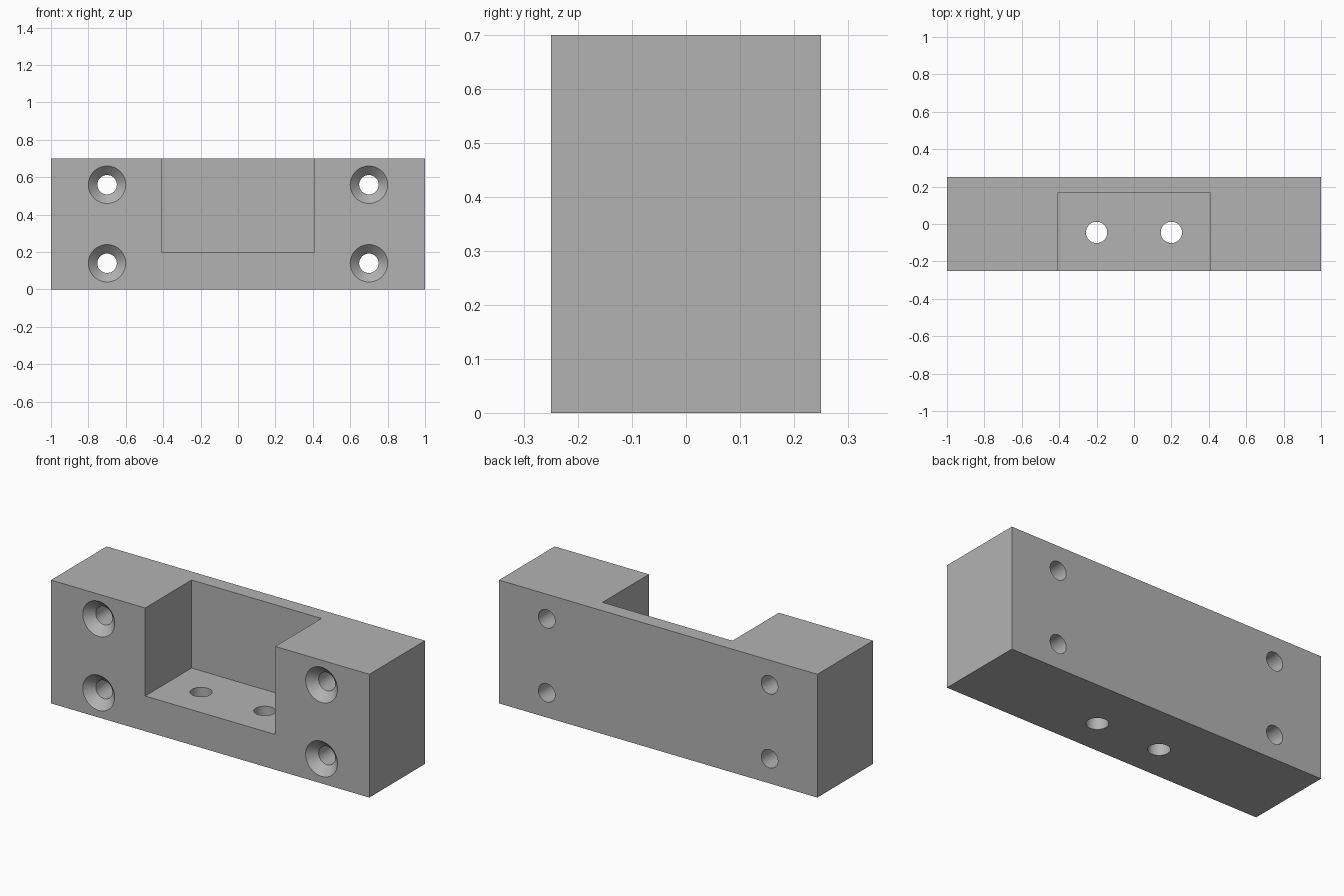
import bpy
import math
from mathutils import Vector

default_cube = bpy.data.objects.get("Cube")
if default_cube:
    bpy.data.objects.remove(default_cube, do_unlink=True)

# Overall sizes
WIDTH, DEPTH, HEIGHT = 2.0, 0.5, 0.7
FRONT = -DEPTH / 2
POCKET_HALF, POCKET_BACK, POCKET_FLOOR = 0.408, 0.166, 0.2
SCREW_R, SINK_R, BOLT_R = 0.052, 0.1, 0.057
SPILL = 0.03  # how far cutters reach past the surface

grey = bpy.data.materials.new("plain grey")
grey.use_nodes = True
colour = (0.45, 0.45, 0.45, 1)
grey.diffuse_color = colour
grey.node_tree.nodes["Principled BSDF"].inputs["Base Color"].default_value = colour


def box(name, low, high):
    """Box spanning two opposite corners."""
    low, high = Vector(low), Vector(high)
    bpy.ops.mesh.primitive_cube_add(size=1, location=(low + high) / 2)
    obj = bpy.context.object
    obj.name = name
    obj.scale = high - low
    bpy.ops.object.transform_apply(location=True, rotation=False, scale=True)
    obj.data.materials.append(grey)
    return obj


def cone(name, start, axis, length, r_start, r_end):
    """Round cutter running from start along axis."""
    axis = Vector(axis)
    bpy.ops.mesh.primitive_cone_add(
        vertices=64, radius1=r_start, radius2=r_end, depth=length,
        location=Vector(start) + axis * length / 2,
        rotation=axis.to_track_quat('Z', 'Y').to_euler())
    obj = bpy.context.object
    obj.name = name
    obj.data.materials.append(grey)
    return obj


def cut(target, cutter):
    """Subtract the cutter from the target, then discard it."""
    cutter.hide_render = True
    mod = target.modifiers.new(cutter.name, 'BOOLEAN')
    mod.operation = 'DIFFERENCE'
    mod.solver = 'EXACT'
    mod.object = cutter
    bpy.context.view_layer.objects.active = target
    bpy.ops.object.modifier_apply(modifier=mod.name)
    bpy.data.objects.remove(cutter, do_unlink=True)


# Main block
block = box("mounting_block", (-WIDTH / 2, FRONT, 0), (WIDTH / 2, -FRONT, HEIGHT))

# Pocket open to the front and top
cut(block, box("pocket_cutter",
               (-POCKET_HALF, FRONT - SPILL, POCKET_FLOOR),
               (POCKET_HALF, POCKET_BACK, HEIGHT + SPILL)))

for side in (-1, 1):
    # Countersunk screw holes, front to back
    for z in (0.14, 0.56):
        x = side * 0.7
        cut(block, cone("screw_cutter", (x, FRONT - SPILL, z), (0, 1, 0),
                        DEPTH + 2 * SPILL, SCREW_R, SCREW_R))
        sink_top, sink_tip = SINK_R + SPILL, SCREW_R - 0.02
        cut(block, cone("countersink_cutter", (x, FRONT - SPILL, z), (0, 1, 0),
                        sink_top - sink_tip, sink_top, sink_tip))
    # Bolt holes through the pocket floor
    cut(block, cone("bolt_cutter", (side * 0.2, -0.045, -SPILL), (0, 0, 1),
                    POCKET_FLOOR + 2 * SPILL, BOLT_R, BOLT_R))

# Smooth bores, sharp edges
bpy.ops.object.select_all(action='DESELECT')
block.select_set(True)
bpy.context.view_layer.objects.active = block
bpy.ops.object.shade_smooth_by_angle(angle=math.radians(30))
